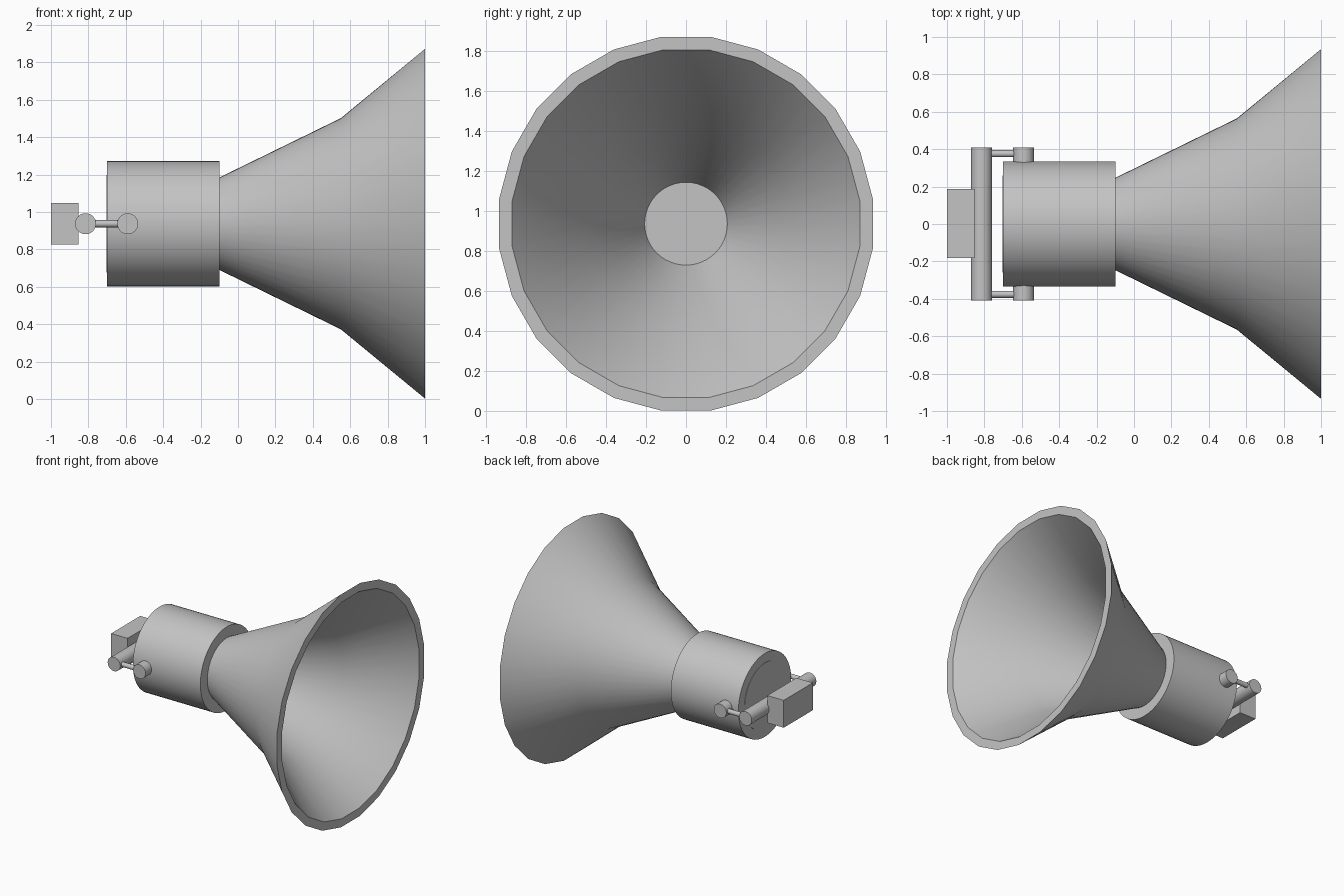
import bpy, bmesh, math
from mathutils import Matrix, Vector

cube = bpy.data.objects.get("Cube")
if cube:
    bpy.data.objects.remove(cube, do_unlink=True)

AXIS_Z = 0.937

grey = bpy.data.materials.new("light_grey")
grey.use_nodes = True
colour = (0.55, 0.55, 0.55, 1)
grey.diffuse_color = colour
grey.node_tree.nodes["Principled BSDF"].inputs["Base Color"].default_value = colour


def finish(name, bm, smooth=True):
    bmesh.ops.recalc_face_normals(bm, faces=bm.faces)
    mesh = bpy.data.meshes.new(name)
    bm.to_mesh(mesh)
    bm.free()
    mesh.materials.append(grey)
    obj = bpy.data.objects.new(name, mesh)
    bpy.context.collection.objects.link(obj)
    if smooth:
        bpy.ops.object.select_all(action='DESELECT')
        obj.select_set(True)
        bpy.context.view_layer.objects.active = obj
        bpy.ops.object.shade_smooth_by_angle(angle=math.radians(30))
    return obj


def cylinder(name, start, end, radius, sides=32):
    a, b = Vector(start), Vector(end)
    turn = (b - a).to_track_quat('Z', 'Y').to_matrix().to_4x4()
    bm = bmesh.new()
    bmesh.ops.create_cone(bm, cap_ends=True, segments=sides, radius1=radius, radius2=radius,
                          depth=(b - a).length, matrix=Matrix.Translation((a + b) / 2) @ turn)
    return finish(name, bm)


# Flared horn: round throat blending into a 24-sided mouth, with a thick wall
# Each ring is (x, radius, how polygonal it is)
rings = [(-0.1, 0.247, 0), (0.55, 0.567, 0.5), (1, 0.943, 1),
         (1, 0.877, 1), (0.56, 0.52, 0.5), (-0.1, 0.207, 0)]
COLUMNS = 48
step = math.tau / COLUMNS
bm = bmesh.new()
loops = []
for x, r, poly in rings:
    loop = []
    for j in range(COLUMNS):
        rr = r * (1 - poly * (1 - math.cos(step))) if j % 2 else r
        a = step * (j + 1)
        loop.append(bm.verts.new((x, rr * math.sin(a), AXIS_Z + rr * math.cos(a))))
    loops.append(loop)
for i, loop in enumerate(loops):
    following = loops[(i + 1) % len(loops)]
    for j in range(COLUMNS):
        k = (j + 1) % COLUMNS
        bm.faces.new((loop[j], loop[k], following[k], following[j]))
finish("horn", bm)

# Driver housing and its rear disc
cylinder("driver_housing", (-0.7, 0, AXIS_Z), (-0.1, 0, AXIS_Z), 0.335, 64)
cylinder("rear_disc", (-0.703, 0, AXIS_Z), (-0.65, 0, AXIS_Z), 0.26, 48)

# Mounting bracket: crossbar, two arms and two pivots
cylinder("crossbar", (-0.815, -0.41, AXIS_Z), (-0.815, 0.41, AXIS_Z), 0.056)
for side, s in (("left", 1), ("right", -1)):
    # The housing faces +x, so its own sides lie along y
    cylinder(side + "_pivot", (-0.59, s * 0.32, AXIS_Z), (-0.59, s * 0.41, AXIS_Z), 0.056)
    cylinder(side + "_arm", (-0.815, s * 0.376, AXIS_Z), (-0.59, s * 0.376, AXIS_Z), 0.019, 20)

# Wall mounting block
bm = bmesh.new()
bmesh.ops.create_cube(bm, size=1, matrix=Matrix.Translation((-0.927, 0.003, AXIS_Z))
                      @ Matrix.Diagonal((0.146, 0.37, 0.22, 1)))
finish("mounting_block", bm, smooth=False)
